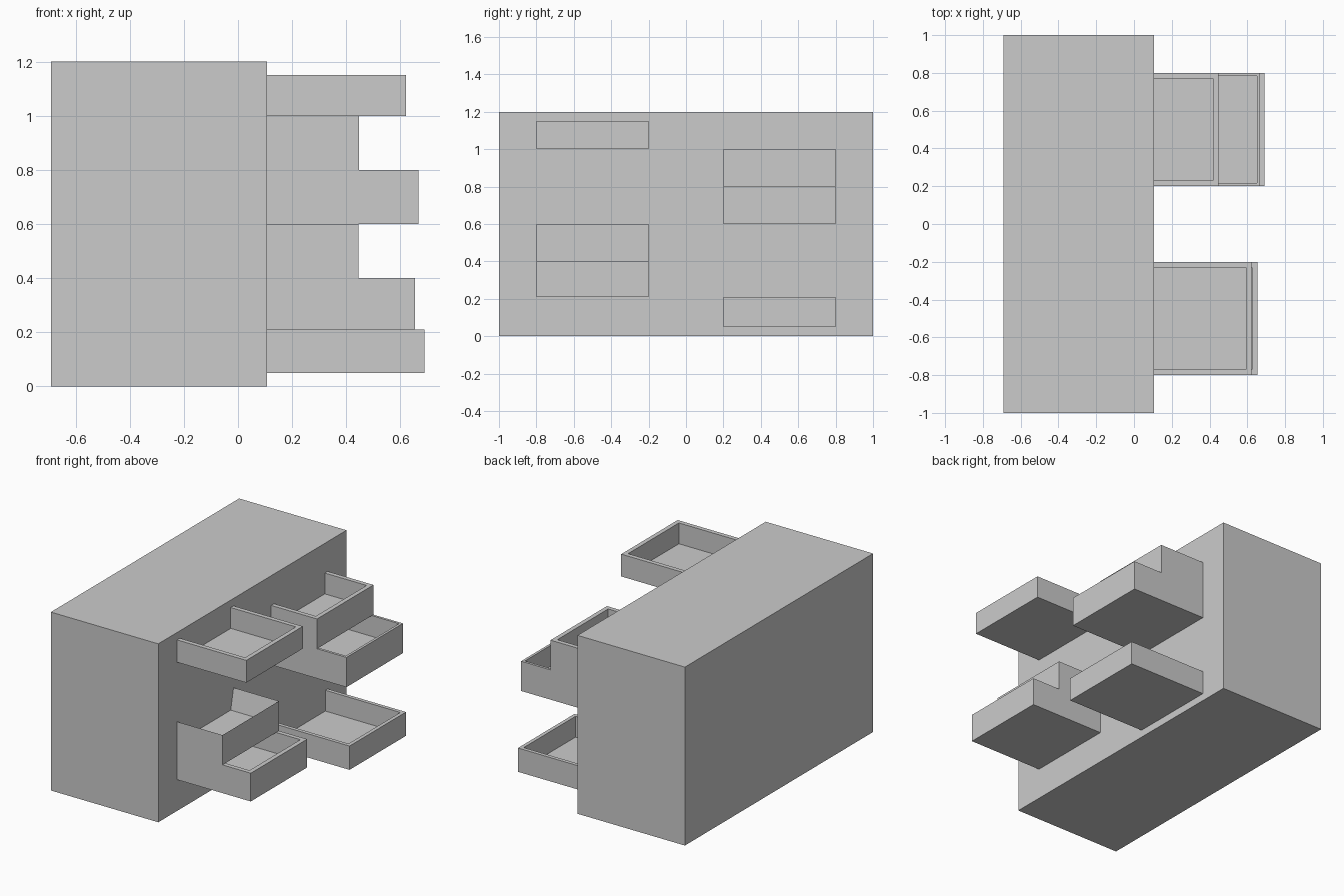
import bpy, bmesh

if "Cube" in bpy.data.objects:
    bpy.data.objects.remove(bpy.data.objects["Cube"])

BACK = 0.107     # cabinet front face, where the open drawers begin
DEPTH = 0.14     # depth of each drawer's hollow


def finish(name, bm):
    bmesh.ops.remove_doubles(bm, verts=bm.verts, dist=0.0005)
    bmesh.ops.recalc_face_normals(bm, faces=bm.faces)
    mesh = bpy.data.meshes.new(name)
    bm.to_mesh(mesh)
    bm.free()
    bpy.context.collection.objects.link(bpy.data.objects.new(name, mesh))


def drawer(name, y0, y1, z0, z1, front, rim, base):
    """Open tray: rim = wall thickness at the top, base = at the floor."""
    bm = bmesh.new()

    def loop(inset, z):
        pts = [(BACK, y0 + inset), (front - inset, y0 + inset),
               (front - inset, y1 - inset), (BACK, y1 - inset)]
        return [bm.verts.new((x, y, z)) for x, y in pts]

    rings = [loop(0, z0), loop(0, z1), loop(rim, z1), loop(base, z1 - DEPTH)]
    # outer walls, rim and inner walls, open toward the cabinet
    for a, b in zip(rings, rings[1:]):
        for i in range(3):
            bm.faces.new((a[i], a[i + 1], b[i + 1], b[i]))
    # underside, floor and back outline
    bm.faces.new(rings[0])
    bm.faces.new(rings[3])
    bm.faces.new([r[0] for r in rings] + [r[3] for r in reversed(rings)])
    finish(name, bm)


# cabinet body
bm = bmesh.new()
bmesh.ops.create_cube(bm, size=1)
for v in bm.verts:
    v.co.x = BACK if v.co.x > 0 else -0.692
    v.co.y *= 2
    v.co.z = 1.2 if v.co.z > 0 else 0
finish("cabinet_body", bm)

# pulled-out drawers: z range, front position, rim and floor wall thickness
near, far = (-0.8, -0.2), (0.2, 0.8)
drawer("near_top_drawer", *near, 1.0, 1.15, 0.622, 0.03, 0.03)
drawer("near_middle_drawer", *near, 0.4, 0.6, 0.445, 0.0, 0.03)
drawer("near_bottom_drawer", *near, 0.21, 0.4, 0.655, 0.03, 0.03)
drawer("far_top_drawer", *far, 0.8, 1.0, 0.448, 0.03, 0.03)
drawer("far_middle_drawer", *far, 0.6, 0.8, 0.667, 0.017, 0.017)
drawer("far_bottom_drawer", *far, 0.05, 0.21, 0.69, 0.025, 0.025)
